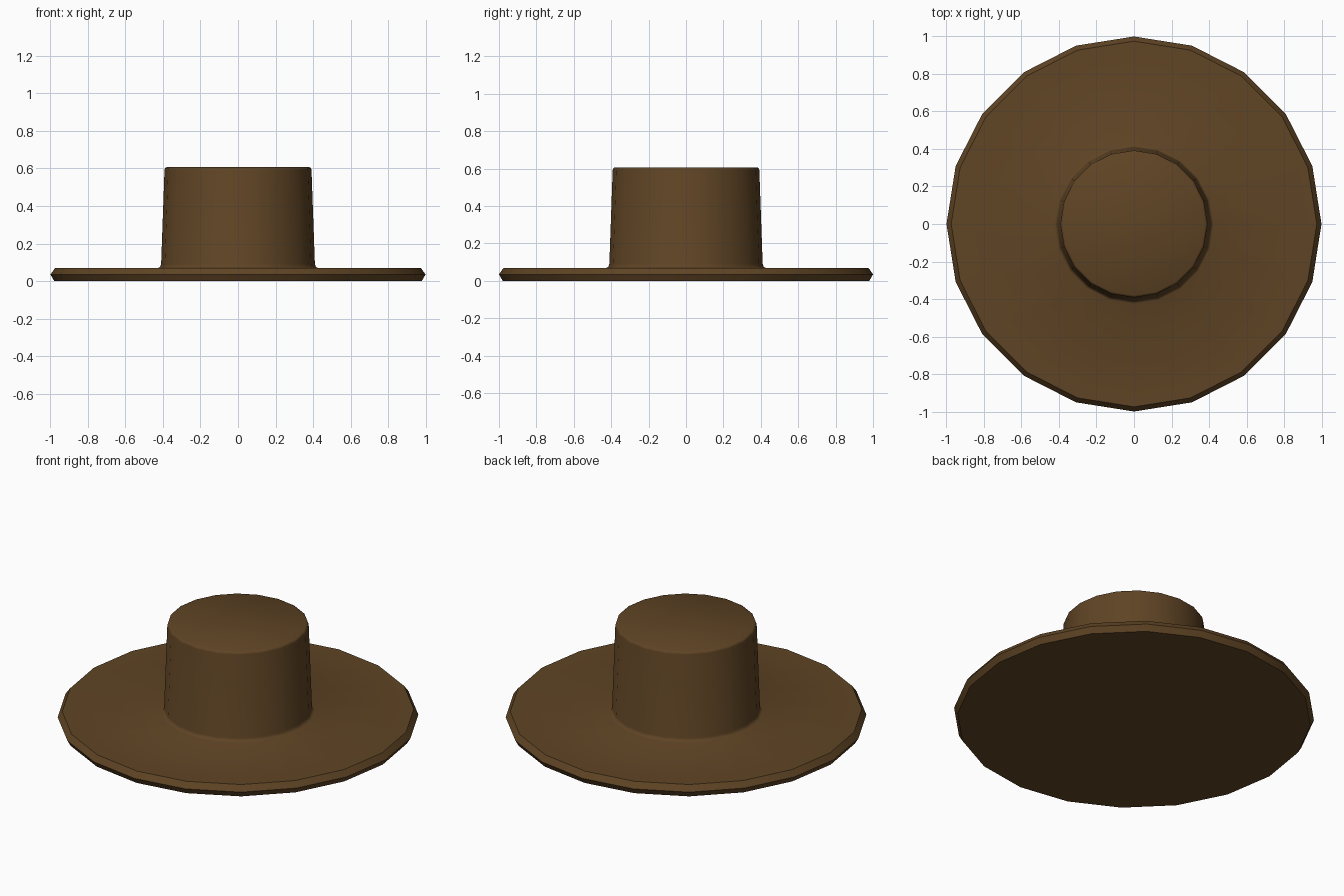
import bpy, bmesh, math

if "Cube" in bpy.data.objects:
    bpy.data.objects.remove(bpy.data.objects["Cube"])

SIDES = 20

felt = bpy.data.materials.new("brown_felt")
felt.diffuse_color = (0.115, 0.058, 0.018, 1)
felt.use_nodes = True
felt.node_tree.nodes["Principled BSDF"].inputs["Base Color"].default_value = felt.diffuse_color


def lathe(name, profile):
    """Revolve (radius, z) points, bottom to top, and cap both ends."""
    bm = bmesh.new()
    rings = []
    for r, z in profile:
        rings.append([bm.verts.new((r * math.cos(2 * math.pi * i / SIDES),
                                    r * math.sin(2 * math.pi * i / SIDES), z))
                      for i in range(SIDES)])
    for a, b in zip(rings, rings[1:]):
        for i in range(SIDES):
            j = (i + 1) % SIDES
            bm.faces.new((a[i], a[j], b[j], b[i]))
    bm.faces.new(rings[0][::-1])
    bm.faces.new(rings[-1])
    mesh = bpy.data.meshes.new(name)
    bm.to_mesh(mesh)
    bm.free()
    obj = bpy.data.objects.new(name, mesh)
    bpy.context.collection.objects.link(obj)
    mesh.materials.append(felt)
    bpy.ops.object.select_all(action='DESELECT')
    obj.select_set(True)
    bpy.context.view_layer.objects.active = obj
    bpy.ops.object.shade_smooth_by_angle(angle=math.radians(50))
    return obj


# Brim with bevelled rim, flowing into the tapered crown
lathe("hat", [
    (0.98, 0.0), (1.0, 0.035), (0.975, 0.07),
    (0.425, 0.07), (0.415, 0.075), (0.41, 0.09),
    (0.392, 0.592), (0.389, 0.602), (0.38, 0.607),
])
